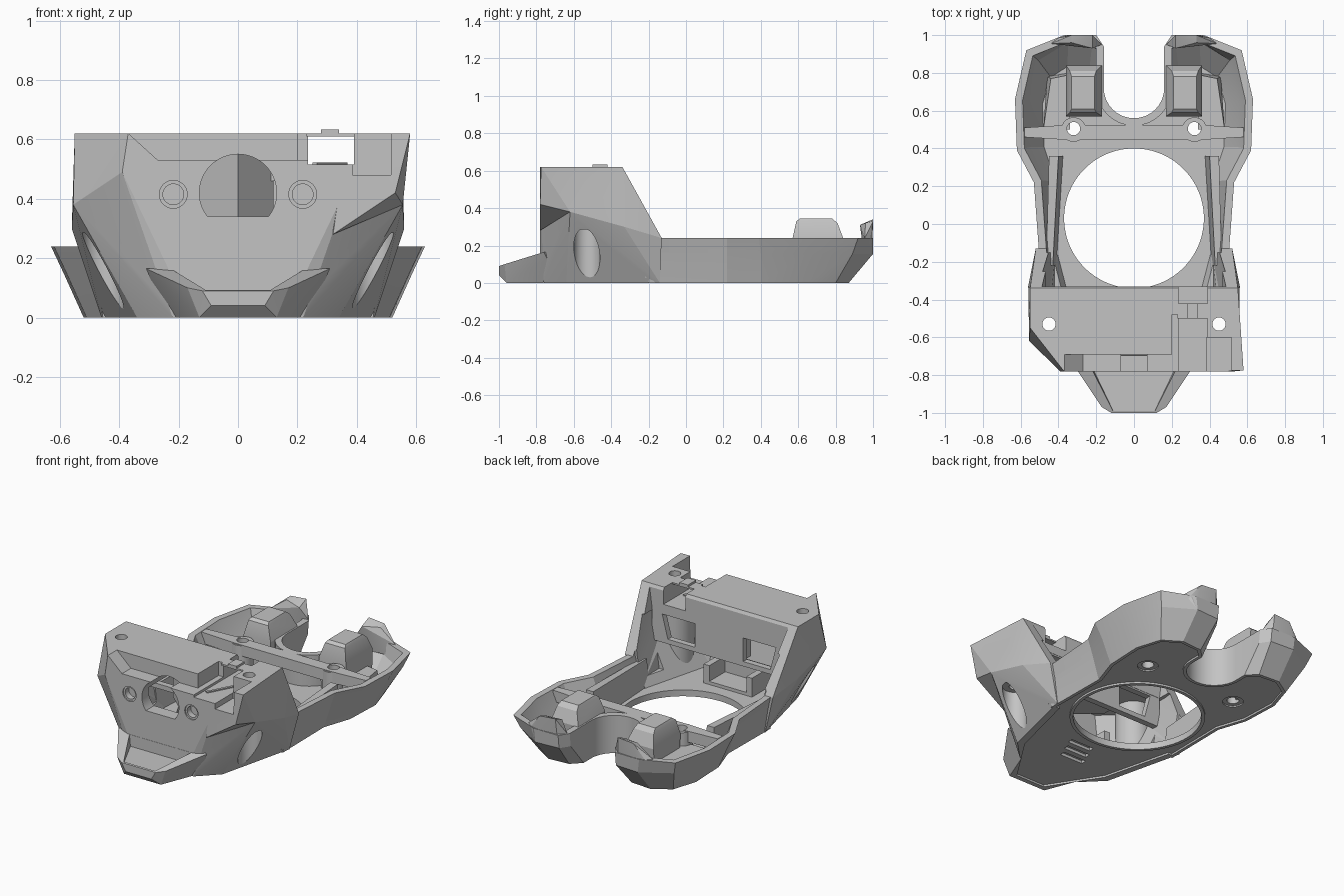
import bpy, bmesh, math
from mathutils import Vector

if "Cube" in bpy.data.objects:
    bpy.data.objects.remove(bpy.data.objects["Cube"], do_unlink=True)

grey = bpy.data.materials.new("plain grey")
grey.use_nodes = True
grey.diffuse_color = (0.55, 0.55, 0.55, 1)
grey.node_tree.nodes["Principled BSDF"].inputs["Base Color"].default_value = (0.55, 0.55, 0.55, 1)


def finish(bm, name):
    bmesh.ops.recalc_face_normals(bm, faces=bm.faces)
    mesh = bpy.data.meshes.new(name)
    bm.to_mesh(mesh)
    bm.free()
    mesh.materials.append(grey)
    ob = bpy.data.objects.new(name, mesh)
    bpy.context.collection.objects.link(ob)
    return ob


def both(points):
    return [(s * x, y, z) for x, y, z in points for s in (1, -1)]


def hull(name, points):
    bm = bmesh.new()
    for p in points:
        bm.verts.new(p)
    bmesh.ops.convex_hull(bm, input=bm.verts)
    bmesh.ops.delete(bm, geom=[v for v in bm.verts if not v.link_faces], context='VERTS')
    return finish(bm, name)


def box(name, x, y, z):
    return hull(name, [(a, b, c) for a in x for b in y for c in z])


def rod(name, center, radius, length, axis='Z', sides=48):
    bm = bmesh.new()
    bmesh.ops.create_cone(bm, cap_ends=True, segments=sides, radius1=radius, radius2=radius, depth=length)
    for v in bm.verts:
        if axis == 'Y':
            v.co = Vector((v.co.x, -v.co.z, v.co.y))
        v.co += Vector(center)
    return finish(bm, name)


def loft(name, rings):
    """Join closed outlines given as (points, height)."""
    bm = bmesh.new()
    rows = [[bm.verts.new((x, y, z)) for x, y in pts] for pts, z in rings]
    n = len(rows[0])
    for a, b in zip(rows, rows[1:]):
        for i in range(n):
            j = (i + 1) % n
            bm.faces.new((a[i], a[j], b[j], b[i]))
    bm.faces.new(rows[0])
    bm.faces.new(rows[-1])
    return finish(bm, name)


def boolean(target, *tools, op='DIFFERENCE'):
    for tool in tools:
        tool.hide_render = True
        mod = target.modifiers.new("cut", 'BOOLEAN')
        mod.operation, mod.object, mod.solver = op, tool, 'EXACT'
        bpy.context.view_layer.objects.active = target
        bpy.ops.object.modifier_apply(modifier=mod.name)
        bpy.data.objects.remove(tool, do_unlink=True)


def outline(half, tip):
    """Outer half plus rounded notch, mirrored to a closed outline."""
    notch = [(0.16, tip)] + [(0.16 * math.cos(a), 0.72 - 0.16 * math.sin(a))
                             for a in (i * math.pi / 16 for i in range(8))] + [(0, 0.56)]
    pts = half + notch
    return pts + [(-x, y) for x, y in reversed(pts[:-1])]


def inset(pts, d):
    out = []
    for i, p in enumerate(pts):
        a, b, c = Vector(pts[i - 1]), Vector(p), Vector(pts[(i + 1) % len(pts)])
        e, f = (b - a).normalized(), (c - b).normalized()
        n, m = Vector((-e.y, e.x)), Vector((-f.y, f.x))
        out.append(tuple(b + (n + m) * d / (1 + n.dot(m))))
    return out


# Lower hull with the two rear arms
low = outline([(0.455, -0.2), (0.45, 0.22), (0.51, 0.4), (0.52, 0.64), (0.47, 0.8), (0.36, 0.87), (0.22, 0.86)], 0.8)
mid = outline([(0.48, -0.19), (0.5, 0.22), (0.58, 0.4), (0.59, 0.65), (0.54, 0.89), (0.36, 1.0), (0.2, 0.99)], 0.93)
rim = outline([(0.5, -0.19), (0.53, 0.22), (0.62, 0.39), (0.63, 0.66), (0.57, 0.92), (0.37, 1.0), (0.2, 1.0)], 0.94)
shell = loft("main_shell", [(low, 0), (mid, 0.155), (rim, 0.24)])

# Faceted head, with a forward corner fin on its left
head = hull("head", both([
    (0.22, -0.76, 0), (0.34, -0.64, 0), (0.46, -0.14, 0), (0.23, -0.78, 0.155), (0.555, -0.62, 0.38),
    (0.56, -0.33, 0.3), (0.52, -0.13, 0.24), (0.55, -0.34, 0.62),
    (0.39, -0.78, 0.49), (0.37, -0.78, 0.62), (0.55, -0.55, 0.62)]))
fin = hull("corner_fin", [
    (0.55, -0.34, 0.62), (0.58, -0.775, 0.62), (0.53, -0.78, 0.42), (0.555, -0.62, 0.38), (0.32, -0.78, 0.28),
    (0.37, -0.78, 0.62), (0.3, -0.6, 0.45), (0.3, -0.34, 0.62)])
nose = hull("nose", both([
    (0.13, -0.96, 0), (0.24, -0.68, 0), (0.09, -1, 0.04), (0.12, -1, 0.09), (0.17, -0.97, 0.1),
    (0.31, -0.76, 0.165), (0.24, -0.7, 0.165)]))
boolean(nose, hull("trough", both([(0.11, -0.99, 0.085), (0.21, -0.781, 0.085),
                                   (0.12, -0.99, 0.3), (0.23, -0.781, 0.3)])))
boolean(shell, head, fin, nose, op='UNION')

# Hollow inside, leaving pillars for the head screws
cavity = hull("head_cavity", both([
    (0.28, -0.64, 0.04), (0.41, -0.14, 0.04), (0.41, 0, 0.04), (0.31, -0.72, 0.46), (0.49, -0.56, 0.46),
    (0.49, -0.3, 0.46), (0.45, 0, 0.46)]))
boolean(cavity, *[rod("pillar", (s * 0.44, -0.53, 0.3), 0.105, 1) for s in (1, -1)])
boolean(shell, cavity)
boolean(shell, hull("rear_opening", both([
    (0.42, -0.33, 0.1), (0.5, -0.33, 0.7), (0.42, 0, 0.1), (0.5, 0, 0.7)])))
boolean(shell, loft("arm_cavity", [(inset(low, 0.035), 0.04), (inset(mid, 0.038), 0.155),
                                   (inset(rim, 0.04), 0.24), (inset(rim, 0.04), 0.3)]))

# Shallow recess under the floor, keeping a lip round the edge and the opening
border = inset(low, 0.02)
for recess in (loft("body_recess", [(border, -0.1), (border, 0.012)]),
               hull("head_recess", [(x, y, z) for z in (-0.1, 0.012) for x, y, _ in both(
                   [(0.1, -0.93, 0), (0.17, -0.75, 0), (0.3, -0.62, 0), (0.43, -0.1, 0)])])):
    boolean(recess, rod("opening_lip", (0, 0.03, 0), 0.39, 1, sides=96))
    boolean(shell, recess)

# Floor opening, slots and screw holes
boolean(shell, rod("floor_opening", (0, 0.03, 0), 0.37, 0.14, sides=96))
for i in range(3):
    boolean(shell, box("slot", (-0.11 + 0.03 * i, 0.05 + 0.03 * i),
                       (-0.6 + 0.07 * i, -0.565 + 0.07 * i), (-0.1, 0.03)))
for s in (1, -1):
    boolean(shell, rod("side_scoop", (s * 0.455, -0.53, 0), 0.07, 0.57),
            rod("head_screw_hole", (s * 0.45, -0.53, 0.4), 0.035, 1, sides=24),
            rod("front_screw_hole", (s * 0.218, -0.78, 0.415), 0.035, 0.09, 'Y', 32),
            rod("front_screw_rim", (s * 0.218, -0.78, 0.415), 0.047, 0.016, 'Y', 32))

# Lens opening with a flat lower edge
lens = rod("lens_opening", (0, -0.65, 0.42), 0.13, 0.4, 'Y', 64)
boolean(lens, box("flat", (-1, 1), (-1, 0), (0, 0.34)))
boolean(shell, lens)

# Front ledge and the open pocket on the left of the head
boolean(shell, hull("front_ledge", [(x, y, z) for y in (-0.9, -0.69) for x, z in (
    (-0.27, 0.53), (0.24, 0.53), (-0.38, 0.63), (0.24, 0.63))]))
boolean(shell, box("pocket", (0.235, 0.39), (-0.9, -0.2), (0.515, 0.7)),
        box("pocket_step", (0.2, 0.3), (-0.9, -0.48), (0.53, 0.7)),
        box("corner_notch", (0.385, 0.515), (-0.9, -0.6), (0.48, 0.7)))
box("pocket_bridge", (0.23, 0.4), (-0.5, -0.42), (0.61, 0.62))
box("bridge_bump", (0.28, 0.34), (-0.5, -0.42), (0.615, 0.633))
ridge = box("pocket_ridge", (-0.11, 0.11), (-0.008, 0.008), (0.505, 0.522))
ridge.rotation_euler.z = math.radians(62)
ridge.location = (0.31, -0.59, 0)

# Rear wall of the head with two windows, and the wedge behind the lens
wall = box("head_rear_wall", (-0.47, 0.47), (-0.37, -0.332), (0.27, 0.48))
for s in (1, -1):
    boolean(wall, hull("window", [(s * x, y, z) for x, z in ((0.17, 0.3), (0.17, 0.45), (0.4, 0.45), (0.36, 0.3))
                                  for y in (-0.5, -0.2)]))
hull("lens_wedge", [(x, y, z) for x, y in ((0, -0.58), (0.12, -0.44), (-0.15, -0.44), (0.12, -0.36), (-0.15, -0.36))
                    for z in (0.29, 0.57)])

# Lens cradle on the floor
cradle = box("lens_cradle", (-0.17, 0.17), (-0.62, -0.42), (0.035, 0.16))
boolean(cradle, box("cradle_gap", (-0.13, 0.13), (-0.58, -0.3), (0.06, 0.3)))

# Cross bar between the arms
bar = hull("cross_bar", both([(x, y, z) for x, y in ((0.58, 0.46), (0.58, 0.51), (0.35, 0.445), (0.35, 0.525))
                              for z in (0.17, 0.24)]))
for s in (1, -1):
    boss = rod("rear_screw_boss", (s * 0.32, 0.5, 0.135), 0.065, 0.2, sides=32)
    for part in (shell, bar, boss):
        boolean(part, rod("rear_screw_hole", (s * 0.32, 0.505, 0.1), 0.035, 0.6, sides=24))
    boolean(shell, rod("counterbore", (s * 0.32, 0.505, 0), 0.06, 0.04, sides=32))

    # Inner side rail
    hull("side_rail", [(s * x, y, z) for x, y, z in (
        (0.41, -0.22, 0.03), (0.46, -0.22, 0.03), (0.375, 0.36, 0.03), (0.45, 0.36, 0.03),
        (0.43, -0.22, 0.2), (0.465, -0.22, 0.2), (0.4, 0.36, 0.22), (0.45, 0.36, 0.22))])
    # Arm pod with a lower outer step
    hull("arm_pod", [(s * x, y, z) for x, y, z in (
        (0.18, 0.58, 0.04), (0.36, 0.58, 0.04), (0.19, 0.83, 0.04), (0.36, 0.83, 0.04),
        (0.17, 0.57, 0.24), (0.36, 0.57, 0.24), (0.17, 0.84, 0.24), (0.36, 0.84, 0.24),
        (0.2, 0.59, 0.33), (0.34, 0.59, 0.33), (0.21, 0.61, 0.345), (0.33, 0.61, 0.345),
        (0.2, 0.81, 0.32), (0.34, 0.81, 0.32), (0.21, 0.78, 0.345), (0.33, 0.78, 0.345))])
    hull("arm_step", [(s * x, y, z) for x, y, z in (
        (0.34, 0.5, 0.04), (0.48, 0.5, 0.04), (0.34, 0.8, 0.04), (0.46, 0.78, 0.04),
        (0.34, 0.5, 0.15), (0.48, 0.5, 0.15), (0.34, 0.79, 0.15), (0.44, 0.77, 0.15))])
    # Raised arm tip
    hull("arm_tip", [(s * x, y, z) for x, y, z in (
        (0.21, 0.955, 0.16), (0.4, 0.95, 0.16), (0.21, 0.985, 0.17), (0.37, 0.995, 0.17),
        (0.17, 0.95, 0.24), (0.44, 0.955, 0.24), (0.4, 0.985, 0.24),
        (0.22, 0.93, 0.31), (0.22, 1, 0.34), (0.33, 0.96, 0.32), (0.33, 1, 0.33))])

# Smooth round surfaces, keep facets sharp
for ob in bpy.context.view_layer.objects:
    if ob.type == 'MESH':
        ob.select_set(True)
bpy.context.view_layer.objects.active = shell
bpy.ops.object.shade_smooth_by_angle(angle=math.radians(16))
